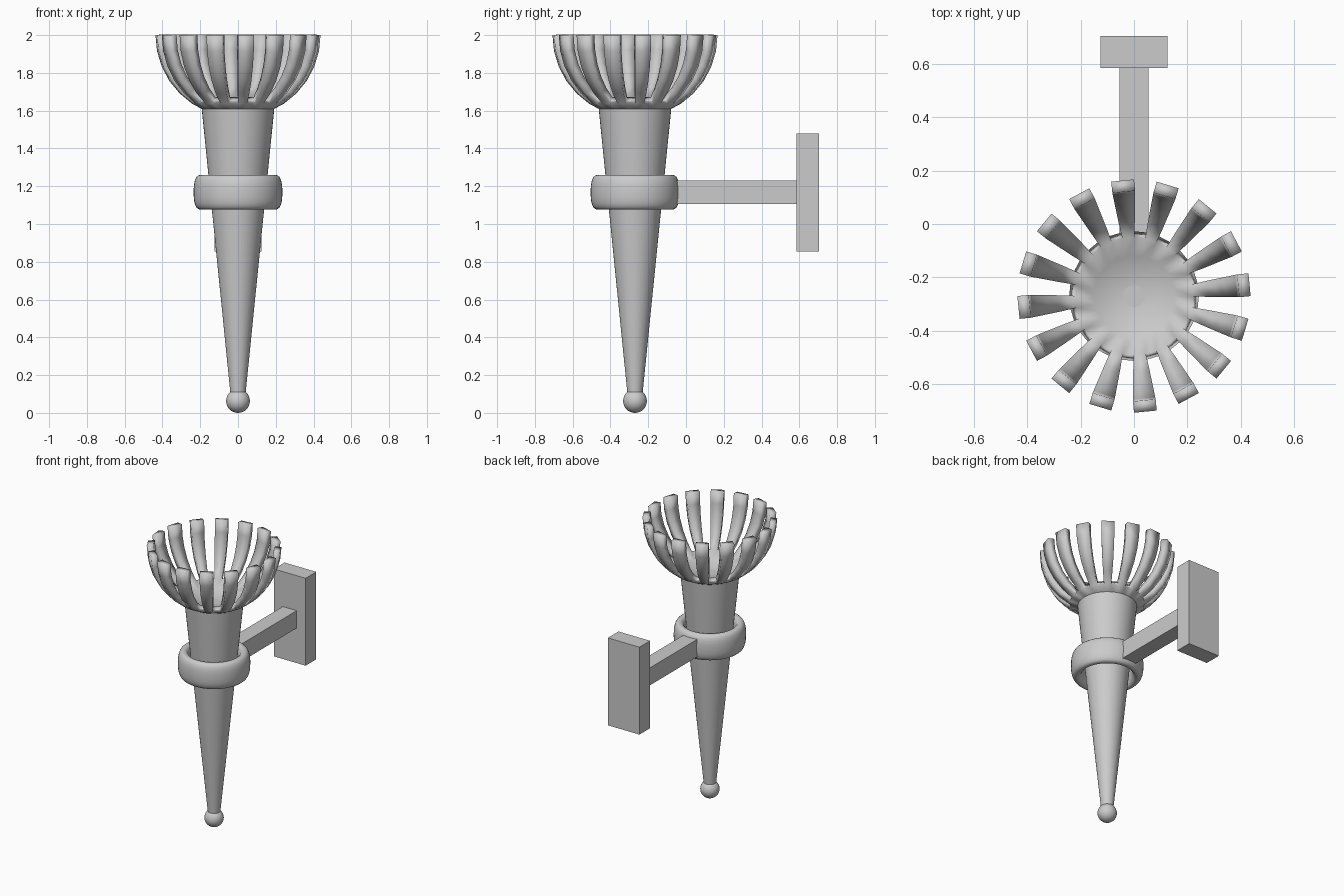
import bpy, bmesh, math
from mathutils import Vector, Matrix

if "Cube" in bpy.data.objects:
    bpy.data.objects.remove(bpy.data.objects["Cube"])

AXIS_Y = -0.27   # torch axis


def finish(name, bm, y=AXIS_Y, smooth=True, angle=40):
    bmesh.ops.recalc_face_normals(bm, faces=bm.faces)
    mesh = bpy.data.meshes.new(name)
    bm.to_mesh(mesh)
    bm.free()
    ob = bpy.data.objects.new(name, mesh)
    bpy.context.collection.objects.link(ob)
    ob.location.y = y
    bpy.ops.object.select_all(action='DESELECT')
    ob.select_set(True)
    bpy.context.view_layer.objects.active = ob
    if smooth:
        bpy.ops.object.shade_smooth_by_angle(angle=math.radians(angle))
    return ob


def box(name, lo, hi):
    lo, hi = Vector(lo), Vector(hi)
    bm = bmesh.new()
    bmesh.ops.create_cube(bm, size=1)
    bmesh.ops.scale(bm, vec=hi - lo, verts=bm.verts)
    bmesh.ops.translate(bm, vec=(lo + hi) / 2, verts=bm.verts)
    return finish(name, bm, y=0, smooth=False)


# Tapered shaft
bm = bmesh.new()
bmesh.ops.create_cone(bm, cap_ends=True, segments=48, radius1=0.04, radius2=0.192,
                      depth=1.51, matrix=Matrix.Translation((0, 0, 0.855)))
finish("shaft", bm)

# Ball at the foot of the shaft
bm = bmesh.new()
bmesh.ops.create_uvsphere(bm, u_segments=32, v_segments=16, radius=0.063,
                          matrix=Matrix.Translation((0, 0, 0.063)))
finish("foot_ball", bm)

# Collar: rounded oblong section swept round the axis
bm = bmesh.new()
N, M = 24, 48


def power(v, p):
    return math.copysign(abs(v) ** p, v)


rings = []
for j in range(M):
    b = 2 * math.pi * j / M
    ring = []
    for i in range(N):
        a = 2 * math.pi * i / N
        r = 0.197 + 0.038 * power(math.cos(a), 0.8)
        z = 1.168 + 0.092 * power(math.sin(a), 0.8)
        ring.append(bm.verts.new((r * math.cos(b), r * math.sin(b), z)))
    rings.append(ring)
for j in range(M):
    p, q = rings[j], rings[(j + 1) % M]
    for i in range(N):
        k = (i + 1) % N
        bm.faces.new((p[i], q[i], q[k], p[k]))
finish("collar", bm, angle=60)

# Basket: half sphere with every other strip cut away above the solid base
bm = bmesh.new()
bmesh.ops.create_uvsphere(bm, u_segments=32, v_segments=16, radius=0.437)
slots = []
for f in bm.faces:
    c = f.calc_center_median()
    polar = math.degrees(math.atan2(math.hypot(c.x, c.y), -c.z))
    strip = int((math.atan2(c.y, c.x) % (2 * math.pi)) / (math.pi / 16))
    if c.z > 0 or (polar > 33.75 and strip % 2 == 1):
        slots.append(f)
bmesh.ops.delete(bm, geom=slots, context='FACES')
bmesh.ops.translate(bm, vec=(0, 0, 2.0), verts=bm.verts)
basket = finish("basket", bm)
mod = basket.modifiers.new("thickness", 'SOLIDIFY')
mod.thickness = 0.043
mod.offset = -1

# Wall bracket
box("bracket_arm", (-0.055, -0.09, 1.105), (0.055, 0.60, 1.23))
box("wall_plate", (-0.125, 0.585, 0.855), (0.125, 0.705, 1.48))
